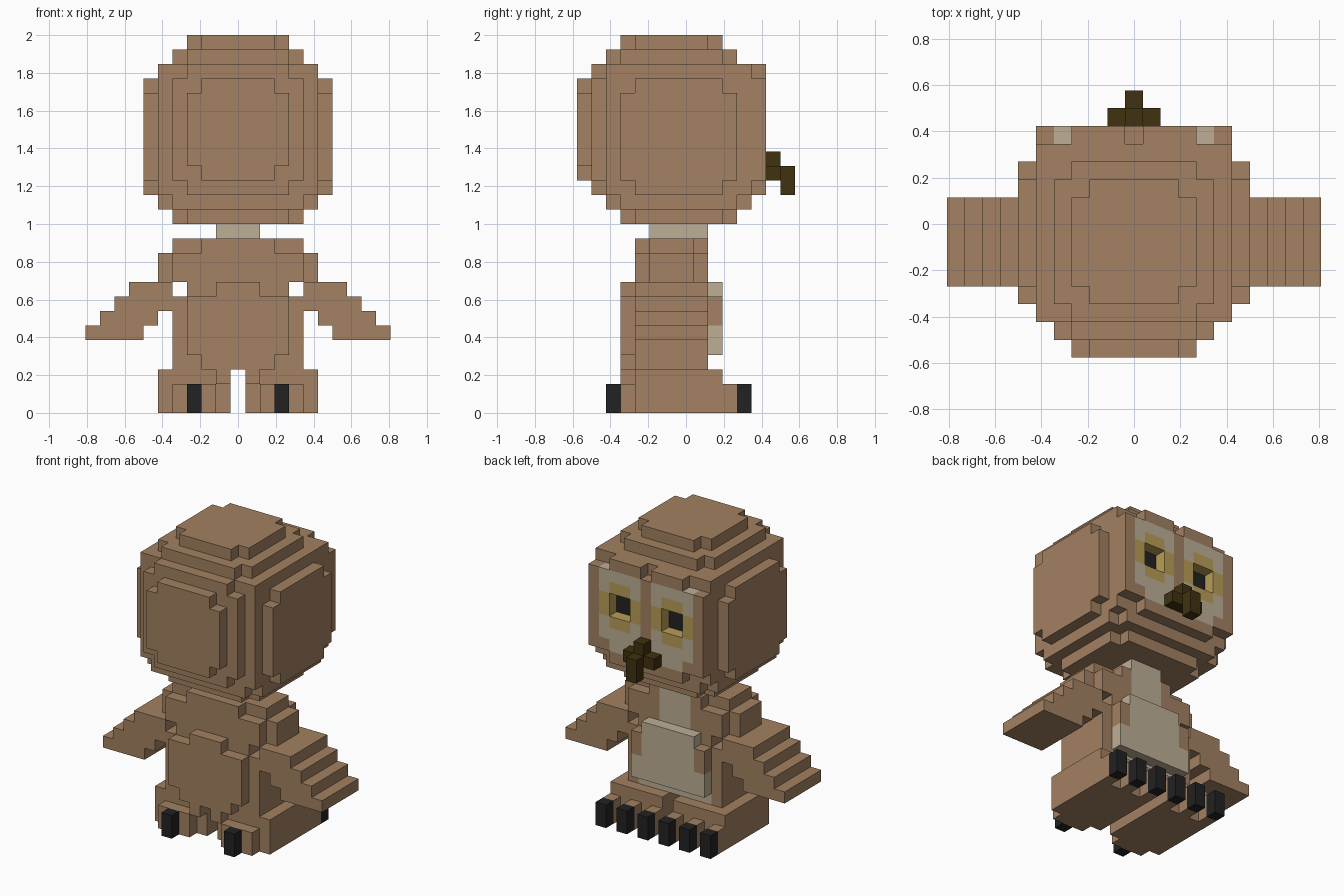
import bpy, bmesh
from mathutils import Vector

cube = bpy.data.objects.get("Cube")
if cube:
    bpy.data.objects.remove(cube)

UNIT = 1 / 13  # size of one block


def linear(c):
    c /= 255
    return c / 12.92 if c <= 0.04045 else ((c + 0.055) / 1.055) ** 2.4


def material(name, *rgb):
    m = bpy.data.materials.new(name)
    col = [linear(c) for c in rgb] + [1]
    m.use_nodes = True
    m.diffuse_color = col
    m.node_tree.nodes["Principled BSDF"].inputs["Base Color"].default_value = col
    return m


MATS = [material("brown feathers", 163, 129, 98),
        material("pale feathers", 190, 175, 150),
        material("yellow eye ring", 184, 157, 88),
        material("black", 34, 34, 35),
        material("dark beak", 64, 50, 16)]
BROWN, PALE, YELLOW, BLACK, BEAK = range(5)

cells = {}  # block position -> (part, colour)


def span(r):
    return range(r[0], r[1] + 1) if isinstance(r, tuple) else (r,)


def box(part, colour, xs, ys, zs):
    """Fill blocks in an inclusive range, mirrored across x."""
    for x in span(xs):
        for y in span(ys):
            for z in span(zs):
                for sx in (x, -x):
                    cells[sx, y, z] = (part, colour)


def carve(xs, ys, zs):
    for x in span(xs):
        for y in span(ys):
            for z in span(zs):
                cells.pop((x, y, z), None)
                cells.pop((-x, y, z), None)


# Head: rounded block with stepped plates on every side
box("head", BROWN, (0, 5), (-5, 4), (15, 23))
box("head", BROWN, (0, 5), (-4, 3), 14)
box("head", BROWN, (0, 4), (-5, 4), 14)
box("head", BROWN, (0, 4), (-3, 2), 13)
box("head", BROWN, (0, 3), (-4, 3), 13)
box("head", BROWN, (0, 4), (-4, 2), 24)
box("head", BROWN, (0, 3), (-5, 3), 24)
box("head", BROWN, (0, 3), (-3, 1), 25)
box("head", BROWN, (0, 2), (-4, 2), 25)
box("head", BROWN, (0, 4), -6, (16, 22))
box("head", BROWN, (0, 3), -6, (15, 23))
box("head", BROWN, (0, 3), -7, (17, 21))
box("head", BROWN, (0, 2), -7, (16, 22))
box("head", BROWN, 6, (-4, 3), (16, 21))
box("head", BROWN, 6, (-3, 2), (15, 22))

# Face plate with brows and pale discs
box("head", BROWN, (0, 5), 5, (16, 22))
box("head", BROWN, (0, 3), 5, 15)
box("head", BROWN, (1, 3), 5, 23)
box("head", PALE, (1, 3), 5, (16, 22))
box("head", PALE, 4, 5, (17, 22))
box("head", PALE, 0, 5, (16, 17))

# Eyes: yellow rings around sunken black pupils
box("head", YELLOW, (1, 4), 5, (19, 20))
box("head", YELLOW, (2, 3), 5, (18, 21))
carve((2, 3), 5, (19, 20))
box("head", BLACK, (2, 3), 4, (19, 20))

# Beak
box("beak", BEAK, 0, 6, (16, 17))
box("beak", BEAK, 1, 6, 16)
box("beak", BEAK, 0, 7, (15, 16))

# Neck, chest and shoulders
box("neck", PALE, (0, 1), (-2, 1), 12)
box("body", BROWN, (0, 4), (-2, 0), 11)
box("body", BROWN, (0, 2), (-3, 1), 11)
box("body", BROWN, (0, 4), (-3, 1), (9, 10))
box("body", BROWN, 5, (-2, 0), (9, 10))
box("body", PALE, (0, 1), 1, (9, 11))

# Torso with tail plate on one side and belly plate on the other
box("body", BROWN, (0, 3), (-3, 1), 8)
box("body", BROWN, (0, 4), (-3, 1), (3, 7))
box("body", PALE, (0, 3), 1, 3)
box("belly", PALE, (0, 2), 2, (4, 8))
box("belly", PALE, 3, 2, (4, 5))
box("belly", BROWN, 3, 2, (6, 7))
box("tail", BROWN, (0, 1), -4, 8)
box("tail", BROWN, (0, 3), -4, (4, 7))
box("tail", BROWN, (0, 2), -4, 3)
box("tail", BROWN, 1, -4, 2)

# Wings: stepped rows sloping outwards
for z, inner, outer in ((8, 5, 7), (7, 5, 8), (6, 6, 9), (5, 7, 10)):
    box("wings", BROWN, (inner, outer), (-3, 1), z)

# Feet, toes and claws
box("feet", BROWN, (1, 5), (-3, 2), (0, 2))
box("feet", BROWN, (2, 4), -4, (0, 1))
for x in (1, 3, 5):
    box("feet", BROWN, x, 3, (0, 1))
    box("claws", BLACK, x, 4, (0, 1))
box("claws", BLACK, 3, -5, (0, 1))


def build(part):
    """Skin the visible sides of one part's blocks."""
    bm = bmesh.new()
    for pos, (owner, colour) in cells.items():
        if owner != part:
            continue
        centre = Vector(pos) + Vector((0, 0, 0.5))
        for axis in range(3):
            for sign in (-1, 1):
                n = Vector((0, 0, 0))
                n[axis] = sign
                if tuple(int(c) for c in Vector(pos) + n) in cells:
                    continue
                u = Vector((0, 0, 0))
                u[(axis + 1) % 3] = 0.5
                w = n.cross(u)
                mid = centre + n / 2
                corners = (mid - u - w, mid + u - w, mid + u + w, mid - u + w)
                face = bm.faces.new([bm.verts.new(c * UNIT) for c in corners])
                face.material_index = colour
    bmesh.ops.remove_doubles(bm, verts=bm.verts, dist=UNIT / 100)
    bmesh.ops.dissolve_limit(bm, angle_limit=0.01, verts=bm.verts,
                             edges=bm.edges, delimit={'MATERIAL'})
    mesh = bpy.data.meshes.new(part)
    for m in MATS:
        mesh.materials.append(m)
    bm.to_mesh(mesh)
    bm.free()
    bpy.context.scene.collection.objects.link(bpy.data.objects.new(part, mesh))


for part in sorted({owner for owner, _ in cells.values()}):
    build(part)
